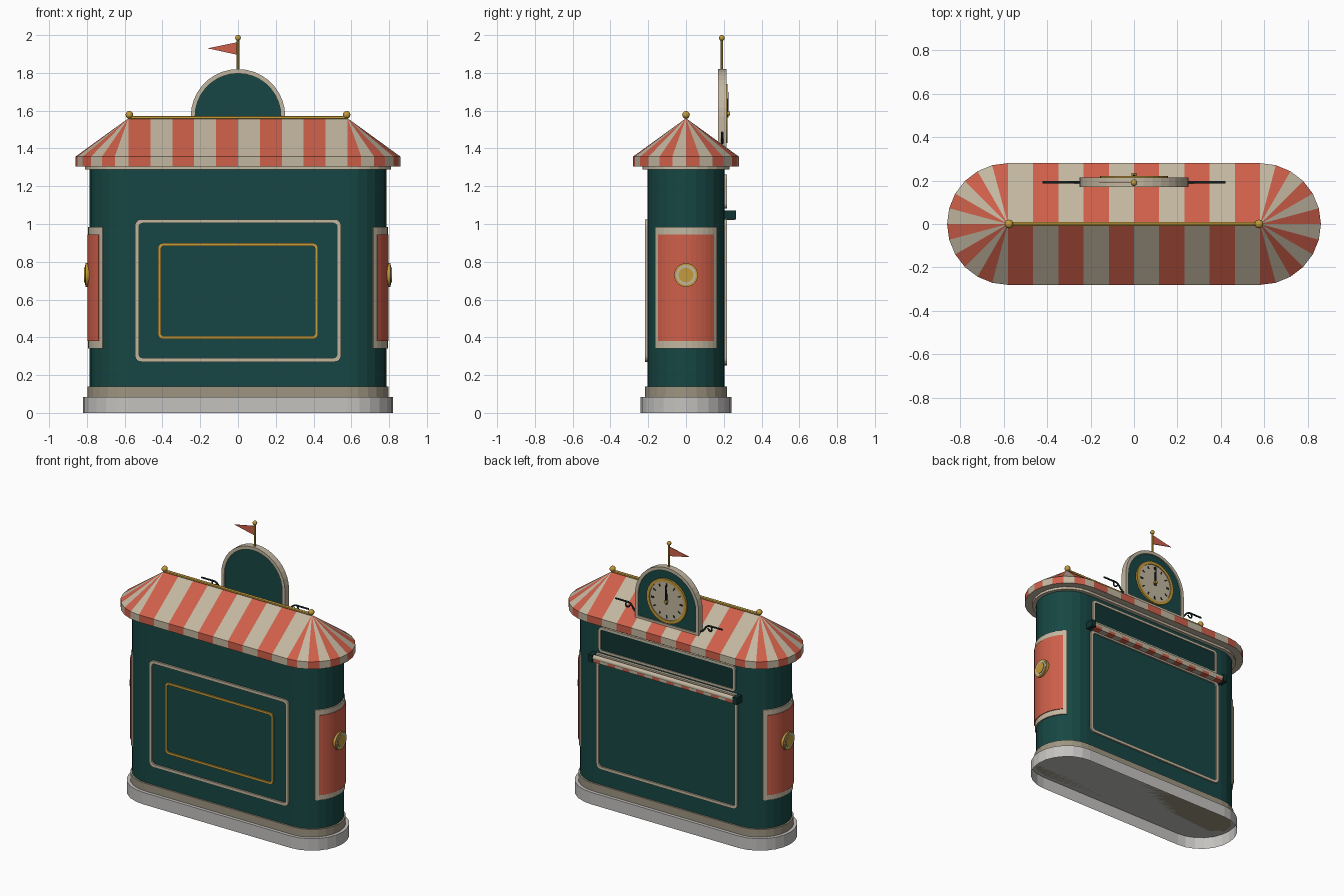
import bpy, bmesh
from math import sin, cos, pi, radians

if "Cube" in bpy.data.objects:
    bpy.data.objects.remove(bpy.data.objects["Cube"])

def material(name, rgb):
    m = bpy.data.materials.new(name)
    m.diffuse_color = (*rgb, 1)
    m.use_nodes = True
    m.node_tree.nodes["Principled BSDF"].inputs["Base Color"].default_value = m.diffuse_color
    return m

TEAL = material("teal", (0.008, 0.062, 0.056))
DARK = material("dark_teal", (0.005, 0.034, 0.031))
CREAM = material("cream", (0.54, 0.47, 0.35))
STONE = material("stone", (0.34, 0.3, 0.22))
RED = material("coral", (0.62, 0.115, 0.068))
GOLD = material("gold", (0.55, 0.33, 0.045))
IRON = material("iron", (0.01, 0.018, 0.018))
GREY = material("base_grey", (0.55, 0.54, 0.52))
HALF = 0.58   # half length of the straight walls
SEG = 12      # facets on each rounded end

def mesh(name, verts, faces, mats, idx=None):
    me = bpy.data.meshes.new(name)
    me.from_pydata(verts, [], faces)
    for m in mats:
        me.materials.append(m)
    if idx:
        me.polygons.foreach_set("material_index", idx)
    bm = bmesh.new()
    bm.from_mesh(me)
    bmesh.ops.remove_doubles(bm, verts=bm.verts, dist=1e-5)
    bmesh.ops.recalc_face_normals(bm, faces=bm.faces)
    bm.to_mesh(me)
    bm.free()
    ob = bpy.data.objects.new(name, me)
    bpy.context.collection.objects.link(ob)
    return ob

def slab(name, prof, a, b, mat, axis='z', bottom=True):
    """Extrude a closed 2D profile from a to b along z (xy profile) or y (xz profile)."""
    n = len(prof)
    put = (lambda p, t: (p[0], p[1], t)) if axis == 'z' else (lambda p, t: (p[0], t, p[1]))
    verts = [put(p, t) for t in (a, b) for p in prof]
    faces = [list(range(n, 2 * n))] + ([list(range(n))[::-1]] if bottom else [])
    faces += [(i, (i + 1) % n, n + (i + 1) % n, n + i) for i in range(n)]
    return mesh(name, verts, faces, [mat])

def ring(name, outer, inner, a, b, mat):
    """Frame between two matching xz profiles, from y=a to y=b."""
    n = len(outer)
    loops = [(outer, a), (outer, b), (inner, b), (inner, a)]
    verts = [(p[0], y, p[1]) for prof, y in loops for p in prof]
    faces = [(k * n + i, k * n + (i + 1) % n, (k + 1) % 4 * n + (i + 1) % n, (k + 1) % 4 * n + i)
             for k in range(4) for i in range(n)]
    return mesh(name, verts, faces, [mat])

def stadium(r):
    return [(s * (HALF + r * cos(t)), s * r * sin(t)) for s in (1, -1)
            for t in [-pi / 2 + pi * i / SEG for i in range(SEG + 1)]]

def round_rect(x, z0, z1, r):
    pts = []
    for k, (cx, cz) in enumerate([(x - r, z1 - r), (r - x, z1 - r), (r - x, z0 + r), (x - r, z0 + r)]):
        pts += [(cx + r * cos(pi / 2 * (k + j / 4)), cz + r * sin(pi / 2 * (k + j / 4))) for j in range(5)]
    return pts

def frame(name, x, z0, z1, w, a, b, mat, r=0.035):
    return ring(name, round_rect(x, z0, z1, r), round_rect(x - w, z0 + w, z1 - w, r - w * 0.7), a, b, mat)

def arch(r, zb, zc=1.57, n=18):
    return [(r, zb)] + [(r * cos(pi * i / n), zc + r * sin(pi * i / n)) for i in range(n + 1)] + [(-r, zb)]

def circle(r, zc, n=32):
    return [(r * cos(2 * pi * i / n), zc + r * sin(2 * pi * i / n)) for i in range(n)]

def finish(name, mat):
    ob = bpy.context.object
    ob.name = name
    ob.data.materials.append(mat)
    bpy.ops.object.shade_smooth_by_angle()
    return ob

def rod(name, r, length, loc, rot, mat, n=16):
    bpy.ops.mesh.primitive_cylinder_add(vertices=n, radius=r, depth=length, location=loc, rotation=rot)
    return finish(name, mat)

def ball(name, r, loc):
    bpy.ops.mesh.primitive_uv_sphere_add(segments=16, ring_count=10, radius=r, location=loc)
    return finish(name, GOLD)

def box(name, x0, x1, y0, y1, z0, z1, mat):
    return slab(name, [(x0, y0), (x1, y0), (x1, y1), (x0, y1)], z0, z1, mat)

# stacked base (hollow underneath), body and cornice
slab("base", stadium(0.24), 0, 0.085, GREY, bottom=False)
slab("plinth", stadium(0.217), 0.085, 0.14, STONE)
slab("body", stadium(0.205), 0.14, 1.30, TEAL)
slab("cornice", stadium(0.23), 1.288, 1.315, CREAM)

# striped roof with a short valance
R, Z0, Z1, ZR, N = 0.28, 1.305, 1.357, 1.56, 10
rim = [(-HALF + 2 * HALF * i / N, -R) for i in range(N)]
rim += [(HALF + R * sin(pi * i / SEG), -R * cos(pi * i / SEG)) for i in range(SEG)]
rim += [(-x, -y) for x, y in rim]
n = len(rim)
top = [(max(-HALF, min(HALF, x)), 0, ZR) for x, y in rim]
verts = [(x, y, Z0) for x, y in rim] + [(x, y, Z1) for x, y in rim] + top
faces, idx = [list(range(n))[::-1]], [1]
for i in range(n):
    j = (i + 1) % n
    faces.append((i, j, n + j, n + i))
    same = top[i] == top[j]
    faces.append((n + i, n + j, 2 * n + i) if same else (n + i, n + j, 2 * n + j, 2 * n + i))
    idx += [i % 2, i % 2]
mesh("striped_roof", verts, faces, [RED, CREAM], idx)
rod("ridge_bar", 0.01, 2 * HALF, (0, 0, 1.563), (0, pi / 2, 0), GOLD, 12)
for s in (-1, 1):
    ball("ridge_ball", 0.02, (s * 0.575, 0, 1.578))

# front panel frames
frame("front_outer_frame", 0.546, 0.27, 1.025, 0.021, -0.217, -0.2, CREAM)
frame("front_inner_frame", 0.424, 0.391, 0.899, 0.016, -0.214, -0.2, GOLD, 0.027)

# back shutter, upper sign band and rolled awning
frame("back_shutter_frame", 0.553, 0.252, 1.03, 0.02, 0.2, 0.216, CREAM)
box("sign_band", -0.525, 0.525, 0.2, 0.21, 1.09, 1.25, DARK)
frame("sign_band_frame", 0.537, 1.082, 1.262, 0.017, 0.2, 0.216, CREAM, 0.025)
box("awning_cover", -0.55, 0.55, 0.2, 0.224, 1.05, 1.07, CREAM)
rod("awning_roll", 0.017, 1.1, (0, 0.244, 1.051), (0, pi / 2, 0), CREAM)
w = 1.1 / 19
for i in range(19):
    box("awning_stripe", -0.55 + w * i, -0.55 + w * (i + 1), 0.216, 0.258, 1.022, 1.045, (RED, CREAM)[i % 2])
for s in (-1, 1):
    box("awning_end", s * 0.567 - 0.017, s * 0.567 + 0.017, 0.2, 0.265, 1.023, 1.071, DARK)

# curved end panels with medallions
def curved_panel(name, s, r, half, z0, z1, mat):
    arc = [radians(half * (i / 6 - 1)) for i in range(13)]
    prof = [(s * (HALF + r * cos(t)), r * sin(t)) for t in arc]
    prof += [(s * (HALF + 0.19 * cos(t)), 0.19 * sin(t)) for t in arc[::-1]]
    return slab(name, prof, z0, z1, mat)

for s in (-1, 1):
    curved_panel("end_panel_border", s, 0.213, 50, 0.342, 0.983, CREAM)
    curved_panel("end_panel", s, 0.218, 43, 0.38, 0.945, RED)
    for nm, r, x, m in (("medallion", 0.063, 0.808, GOLD), ("medallion_ring", 0.053, 0.811, CREAM),
                        ("medallion_center", 0.039, 0.815, GOLD)):
        rod(nm, r, 0.04, (s * (x - 0.02), 0, 0.73), (0, pi / 2, 0), m, 24)

# clock gable above the back eave
ring("gable_rim", arch(0.25, 1.405), arch(0.227, 1.42), 0.17, 0.215, CREAM)
slab("gable_panel", arch(0.235, 1.41), 0.178, 0.207, TEAL, 'y')
ZC = 1.585
ring("clock_bezel", circle(0.157, ZC), circle(0.135, ZC), 0.2, 0.22, GOLD)
slab("clock_face", circle(0.138, ZC), 0.2, 0.214, CREAM, 'y')
for i in range(12):
    c, s = cos(pi * i / 6), sin(pi * i / 6)
    h = 0.006 if i % 3 == 0 else 0.004
    slab("hour_mark", [(r * s + k * c, ZC + r * c - k * s) for r, k in
         ((0.102, -h), (0.102, h), (0.122, h), (0.122, -h))], 0.213, 0.217, IRON, 'y')
for nm, hw, ln, y in (("hour_hand", 0.009, 0.08, 0.219), ("minute_hand", 0.005, 0.115, 0.224)):
    slab(nm, [(-hw, ZC - 0.02), (hw, ZC - 0.02), (hw * 0.6, ZC + ln), (-hw * 0.6, ZC + ln)], y, y + 0.004, IRON, 'y')
rod("clock_pin", 0.011, 0.022, (0, 0.223, ZC), (pi / 2, 0, 0), GOLD, 12)

# iron scrolls beside the gable
def wire(name, pts, r):
    cu = bpy.data.curves.new(name, 'CURVE')
    cu.dimensions = '3D'
    cu.bevel_depth, cu.bevel_resolution, cu.resolution_u = r, 2, 4
    cu.use_fill_caps = True
    sp = cu.splines.new('NURBS')
    sp.points.add(len(pts) - 1)
    for p, (x, z) in zip(sp.points, pts):
        p.co = (x, 0.192, z, 1)
    sp.use_endpoint_u, sp.order_u = True, 3
    cu.materials.append(IRON)
    bpy.context.collection.objects.link(bpy.data.objects.new(name, cu))

for s in (-1, 1):
    wire("scroll_arm", [(s * x, z) for x, z in
         ((0.24, 1.425), (0.265, 1.43), (0.3, 1.485), (0.35, 1.485), (0.42, 1.485))], 0.006)
    wire("scroll_curl", [(s * x, z) for x, z in
         ((0.33, 1.485), (0.345, 1.46), (0.32, 1.445), (0.305, 1.465))], 0.005)

# flagpole and pennant
rod("flagpole", 0.007, 0.18, (0, 0.19, 1.89), (0, 0, 0), GOLD, 10)
ball("flagpole_ball", 0.015, (0, 0.19, 1.985))
slab("pennant", [(0, 1.963), (-0.16, 1.93), (0, 1.895)], 0.188, 0.192, RED, 'y')
